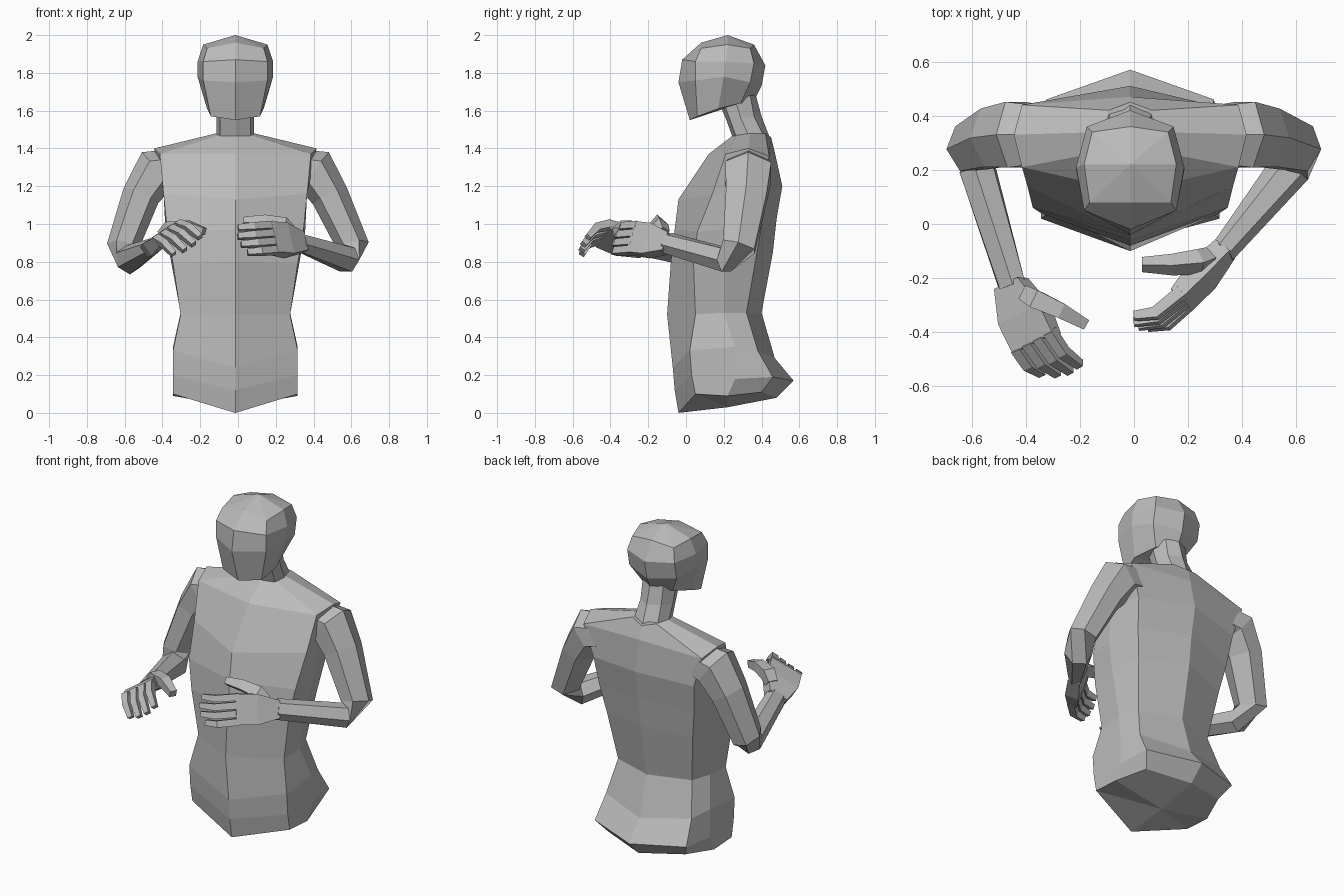
import bpy, bmesh, math
from mathutils import Vector

if "Cube" in bpy.data.objects:
    bpy.data.objects.remove(bpy.data.objects["Cube"], do_unlink=True)

CM = 0.01          # measurements below are in hundredths of a unit
MIDLINE = -1.4     # body centre line

clay = bpy.data.materials.new("clay grey")
clay.use_nodes = True
clay.diffuse_color = (0.5, 0.5, 0.5, 1)
clay.node_tree.nodes["Principled BSDF"].inputs["Base Color"].default_value = clay.diffuse_color


def skin(name, rings, start=None, end=None):
    """Join rings of points with faces; ends close flat or to an apex."""
    bm = bmesh.new()
    loops = [[bm.verts.new(Vector(p) * CM) for p in ring] for ring in rings]
    count = len(loops[0])
    for low, high in zip(loops, loops[1:]):
        for i in range(count):
            j = (i + 1) % count
            bm.faces.new((low[i], low[j], high[j], high[i]))
    for loop, apex in ((loops[0], start), (loops[-1], end)):
        if apex is None:
            bm.faces.new(loop)
        else:
            tip = bm.verts.new(Vector(apex) * CM)
            for i in range(count):
                bm.faces.new((loop[i], loop[(i + 1) % count], tip))
    bmesh.ops.recalc_face_normals(bm, faces=bm.faces)
    mesh = bpy.data.meshes.new(name)
    bm.to_mesh(mesh)
    bm.free()
    mesh.materials.append(clay)
    obj = bpy.data.objects.new(name, mesh)
    bpy.context.collection.objects.link(obj)


def body_ring(front, corner, side, rear, spine):
    """Mirror a half section into a full ring of eight points."""
    half = [corner, side, rear]
    right = [(MIDLINE + x, y, z) for x, y, z in half]
    left = [(MIDLINE - x, y, z) for x, y, z in reversed(half)]
    return [(MIDLINE, *front)] + right + [(MIDLINE, *spine)] + left


def tube(name, points, radii, sides, axis):
    """Sweep a polygon along a path, carrying its axis from ring to ring."""
    points = [Vector(p) for p in points]
    u = Vector(axis)
    rings = []
    for i, p in enumerate(points):
        before, after = points[max(i - 1, 0)], points[min(i + 1, len(points) - 1)]
        t = (after - before).normalized()
        u = (u - t * u.dot(t)).normalized()
        v = t.cross(u)
        ru, rv = radii[i]
        angles = [2 * math.pi * (k + 0.5) / sides for k in range(sides)]
        rings.append([p + u * ru * math.cos(a) + v * rv * math.sin(a) for a in angles])
    skin(name, rings)


# Torso, from hips to collar
torso = [
    body_ring((-4, 0), (33, 5, 10), (33, 22, 9), (26, 40, 11), (48, 8)),
    body_ring((-6, 12), (33, 3, 20), (33, 26, 18), (31, 46, 19), (57, 17)),
    body_ring((-7, 24), (33, 2, 33), (33, 26, 35), (29, 38, 33), (47, 29)),
    body_ring((-10, 52), (29, 5, 52), (29, 20, 53), (25, 32, 53), (40, 53)),
    body_ring((-8, 80), (33, 4, 79), (34, 20, 80), (29, 37, 82), (46, 85)),
    body_ring((-6, 97), (36, 6, 96), (37, 21, 97), (32, 40, 99), (48, 103)),
    body_ring((-4, 113), (38, 14, 116), (38, 24, 117), (34, 43, 117), (51, 120)),
    body_ring((12, 137), (40, 21, 137), (43, 33, 140), (40, 44, 136), (47, 138)),
    body_ring((25, 147), (9, 27, 147), (10, 34, 148), (8, 42, 148), (45, 146)),
]
skin("torso", torso, start=(MIDLINE, 22, 3))

# Neck
neck = [
    body_ring((25, 145), (8, 27, 145), (10, 34, 145), (8, 42, 145), (45, 144)),
    body_ring((21, 156), (8, 23, 156), (10, 29, 156), (7, 36, 157), (40, 157)),
    body_ring((18, 163), (8, 20, 164), (10, 26, 166), (7, 34, 168), (37, 168)),
]
skin("neck", neck)

# Head, from jaw to crown
head = [
    body_ring((2, 155), (13, 6, 157), (15, 17, 161), (10, 29, 164), (36, 165)),
    body_ring((-4, 175), (17, 5, 176), (20, 20, 178), (16, 34, 175), (40, 173)),
    body_ring((-2, 187), (17, 5, 186), (20, 21, 186), (16, 36, 185), (42, 184)),
    body_ring((8, 196), (15, 8, 193), (17, 22, 195), (14, 34, 193), (36, 195)),
]
skin("head", head, start=(MIDLINE, 20, 161), end=(MIDLINE, 22, 200))


def build_arm(label, side, wrist):
    """One tapering tube from shoulder through elbow to wrist."""
    shoulder = [(side * x + MIDLINE, y, z) for x, y, z in ((30, 33, 130), (42, 33, 128), (50, 32, 115))]
    elbow = [(side * 61, 28, 88), (side * 58, 21, 81)]
    radii = [(12, 10), (14, 12.5), (12.5, 10), (10, 8.5), (8, 7), (4.5, 6)]
    tube(label + "_arm", shoulder + elbow + [wrist], radii, 6, (0, 1, 0))


def build_hand(label, wrist, index, little, index_tip, little_tip, thumb, bulge):
    """Palm between wrist and knuckles, four bent fingers and a thumb."""
    wrist, index, little, index_tip, little_tip, bulge = map(
        Vector, (wrist, index, little, index_tip, little_tip, bulge))
    across = index - little
    knuckles = (index + little) / 2
    normal = across.cross(knuckles - wrist).normalized()

    rings = []
    for along, width, thick in ((-0.05, 0.36, 3.5), (0.5, 0.62, 4), (1, 0.62, 2.8)):
        middle = wrist.lerp(knuckles, along)
        w, n = across * width, normal * thick
        rings.append([middle + w + n, middle + w - n, middle - w - n, middle - w + n])
    skin(label + "_palm", rings)

    for i, finger in enumerate(("index", "middle", "ring", "little")):
        base = index.lerp(little, i / 3)
        tip = index_tip.lerp(little_tip, i / 3)
        reach = (tip - base).normalized()
        if finger in ("middle", "ring"):
            tip = tip + reach * 2
        bend = base.lerp(tip, 0.5) + bulge
        path = [base - reach * 2, bend, tip]
        tube(f"{label}_{finger}_finger", path, [(2.8, 3.2), (2.7, 3), (2.1, 2.2)], 4, across)

    root = wrist.lerp(Vector(thumb[0]), 0.6)
    tube(label + "_thumb", [root, *thumb], [(4, 4), (4.8, 4.8), (4, 4), (2.8, 2.8)], 4, across)


# Arms and hands, each in its own pose
left_wrist = (33, -10, 90)
right_wrist = (-45, -23, 88)
build_arm("left", 1, left_wrist)
build_arm("right", -1, right_wrist)
build_hand("left", left_wrist, (16, -26, 99), (19, -30, 86), (0, -34, 98), (5, -38, 85),
           [(24, -14, 99), (14, -15, 101), (3, -15, 101)], (0, -3, 0))
build_hand("right", right_wrist, (-30, -41, 99), (-42, -47, 91), (-20, -52, 93), (-34, -55, 84),
           [(-36, -28, 98), (-27, -32, 99), (-18, -37, 96)], (-1, -1, 2))
